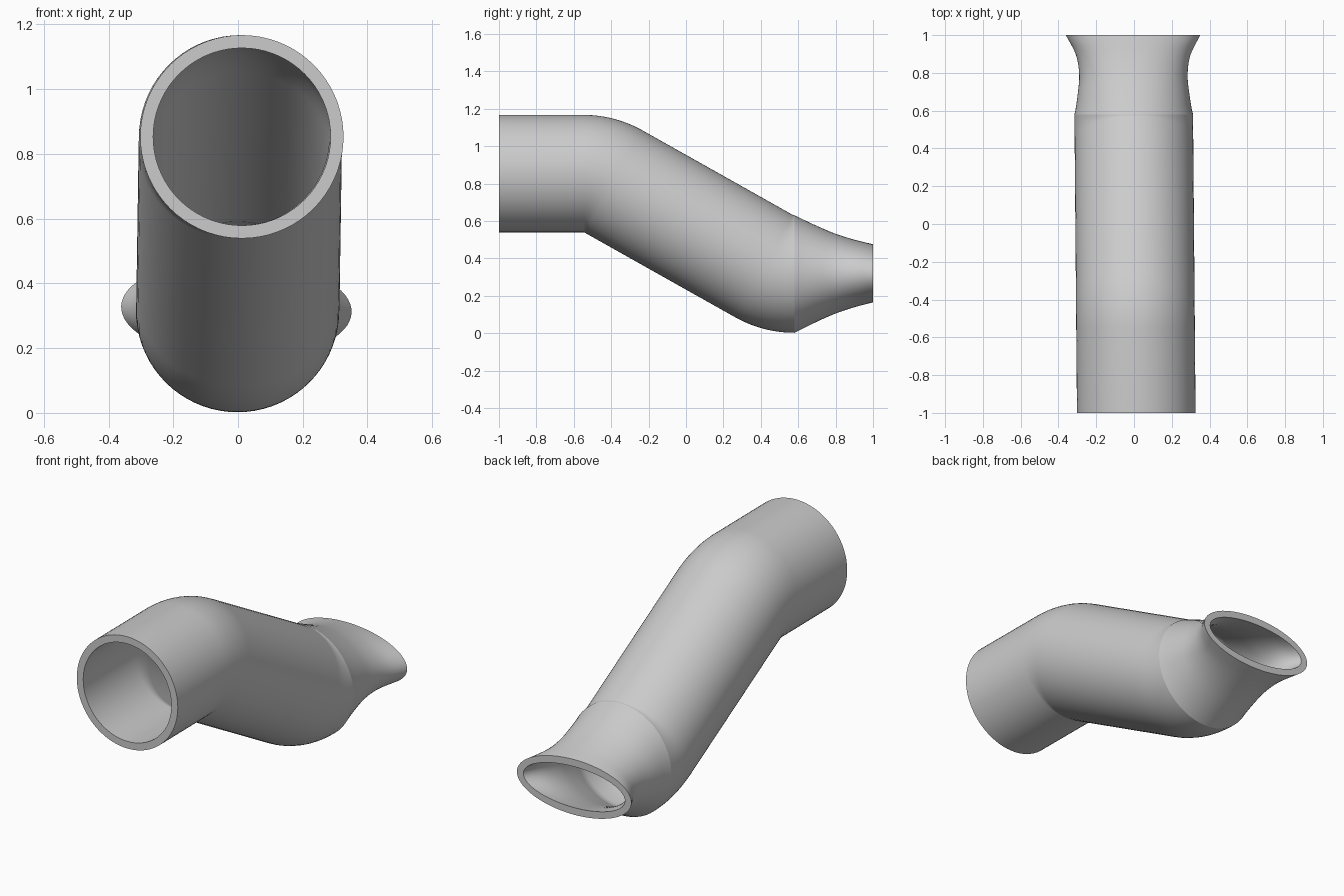
import bpy, bmesh
from math import sin, cos, atan2, sqrt, pi

cube = bpy.data.objects.get("Cube")
if cube:
    bpy.data.objects.remove(cube, do_unlink=True)

SIDES = 72          # points round the pipe
RADIUS = 0.314      # outer pipe radius
WALL = 0.04         # wall thickness
BEND = 0.334        # centre line radius of both elbows
STEPS = 12          # rings per elbow
Y_IN, Z_IN = -0.55, 0.853     # start of the upper elbow
Y_OUT, Z_OUT = 0.58, 0.316    # end of the lower elbow

grey = bpy.data.materials.new("plain_grey")
grey.use_nodes = True
colour = (0.6, 0.6, 0.6, 1)
grey.diffuse_color = colour
grey.node_tree.nodes["Principled BSDF"].inputs["Base Color"].default_value = colour


def flare_size(t):
    """Half width and half height of the nozzle, t from 0 to 1."""
    width = [0.312, 0.296, 0.287, 0.303, 0.356]
    height = [0.314, 0.263, 0.217, 0.182, 0.155]
    i = min(int(t * 4), 3)
    f = t * 4 - i

    def smooth(p):
        p = [2 * p[0] - p[1]] + p + [2 * p[-1] - p[-2]]
        a, b, c, d = p[i:i + 4]
        return b + f * (c - a) / 2 + f * f * (a - 2.5 * b + 2 * c - d / 2) \
            + f ** 3 * (d - a + 3 * (b - c)) / 2
    return smooth(width), smooth(height)


# Sections along the pipe: y, z, tilt, half width, half height, roll
sections = [(-1, Z_IN, 0, RADIUS, RADIUS, 0)]
p1 = (Y_IN, Z_IN - BEND)
p2 = (Y_OUT, Z_OUT + BEND)
dy, dz = p2[0] - p1[0], p2[1] - p1[1]
run = sqrt(dy * dy + dz * dz - 4 * BEND * BEND)
angle = atan2(2 * BEND, run) - atan2(dz, dy)
for k in range(STEPS + 1):                       # upper elbow
    t = angle * k / STEPS
    sections.append((p1[0] + BEND * sin(t), p1[1] + BEND * cos(t), t, RADIUS, RADIUS, 0))
for k in range(STEPS + 1):                       # lower elbow
    t = angle * (1 - k / STEPS)
    sections.append((p2[0] - BEND * sin(t), p2[1] - BEND * cos(t), t, RADIUS, RADIUS, 0))
seam = len(sections) - 1
for k in range(1, 17):                           # flattened flaring nozzle
    t = k / 16
    w, h = flare_size(t)
    sections.append((Y_OUT + (1 - Y_OUT) * t, Z_OUT + 0.004 * t, 0, w, h, 0.026 * t))

bm = bmesh.new()


def ring(section, inset):
    y, z, tilt, w, h, roll = section
    shift = 0.012 - 0.0085 * (y + 1)             # slight sideways lean
    verts = []
    for k in range(SIDES):
        a = 2 * pi * k / SIDES
        u, v = (w - inset) * cos(a), (h - inset) * sin(a)
        u, v = u * cos(roll) + v * sin(roll), v * cos(roll) - u * sin(roll)
        verts.append(bm.verts.new((shift + u, y + v * sin(tilt), z + v * cos(tilt))))
    return verts


def bridge(a, b):
    for k in range(SIDES):
        n = (k + 1) % SIDES
        bm.faces.new((a[k], a[n], b[n], b[k]))


# Outer skin, inner skin and the two end rims
outer = [ring(s, 0) for s in sections]
inner = [ring(s, WALL) for s in sections]
for skin in (outer, inner):
    for a, b in zip(skin, skin[1:]):
        bridge(a, b)
bridge(outer[0], inner[0])
bridge(outer[-1], inner[-1])
bmesh.ops.recalc_face_normals(bm, faces=bm.faces)

seam_edges = []
bm.verts.index_update()
for k in range(SIDES):
    a, b = outer[seam][k], outer[seam][(k + 1) % SIDES]
    seam_edges.append({a.index, b.index})

mesh = bpy.data.meshes.new("bent_pipe")
bm.to_mesh(mesh)
bm.free()
mesh.materials.append(grey)
pipe = bpy.data.objects.new("bent_pipe", mesh)
bpy.context.collection.objects.link(pipe)

# Smooth skin with crisp rims and a crisp seam where the nozzle begins
bpy.ops.object.select_all(action="DESELECT")
pipe.select_set(True)
bpy.context.view_layer.objects.active = pipe
bpy.ops.object.shade_smooth_by_angle(angle=pi / 6)
seam_verts = set().union(*seam_edges)
for edge in mesh.edges:
    if set(edge.vertices) <= seam_verts:
        edge.use_edge_sharp = True
